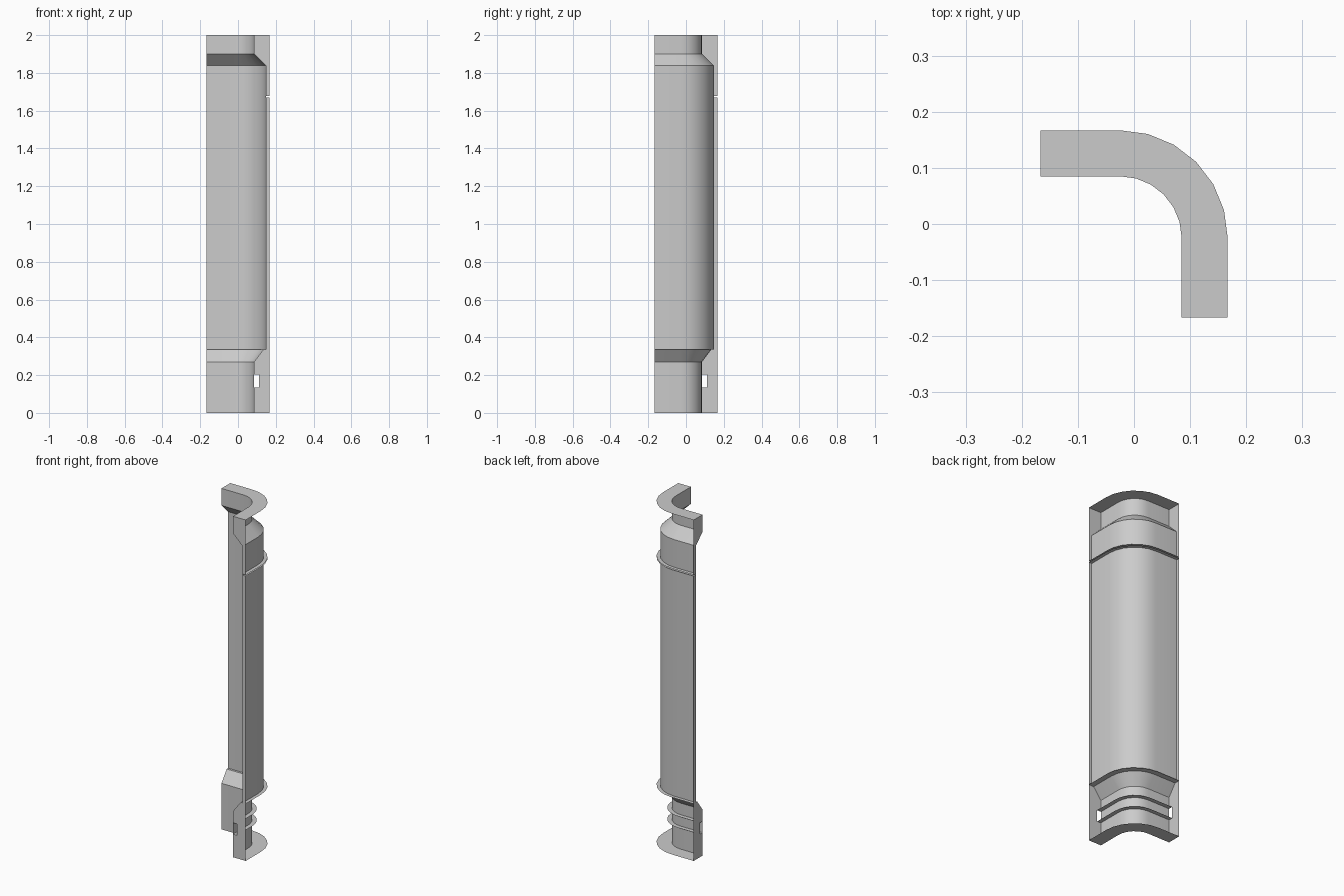
import bpy, bmesh, math

cube = bpy.data.objects.get("Cube")
if cube:
    bpy.data.objects.remove(cube, do_unlink=True)

HALF = 0.167      # outer reach of the corner panel
NECK = 0.085      # offset of the recessed necks
BODY = 0.147      # offset of the long thin body
SLOT = 0.11       # depth of the notch in the end plates
CENTRE = -0.025   # centre of the rounded corner
STEPS = 6

grey = bpy.data.materials.new("plain_grey")
grey.use_nodes = True
colour = (0.6, 0.6, 0.6, 1)
grey.diffuse_color = colour
grey.node_tree.nodes["Principled BSDF"].inputs["Base Color"].default_value = colour


def path(offset):
    """Plan line of the L shaped corner at a given offset."""
    r = offset - CENTRE
    angles = [math.pi / 2 * (1 - i / STEPS) for i in range(STEPS + 1)]
    arc = [(CENTRE + r * math.cos(a), CENTRE + r * math.sin(a)) for a in angles]
    return [(-HALF, offset)] + arc + [(offset, -HALF)]


def finish(name, bm):
    mesh = bpy.data.meshes.new(name)
    bm.to_mesh(mesh)
    bm.free()
    mesh.materials.append(grey)
    obj = bpy.data.objects.new(name, mesh)
    bpy.context.collection.objects.link(obj)
    bpy.ops.object.select_all(action='DESELECT')
    obj.select_set(True)
    bpy.context.view_layer.objects.active = obj
    bpy.ops.object.shade_smooth_by_angle(angle=math.radians(30))
    return obj


def sweep(name, profile):
    """Sweep a profile of (offset, height) points along the corner."""
    bm = bmesh.new()
    rows = [[bm.verts.new((x, y, z)) for x, y in path(o)] for o, z in profile]
    for low, high in zip(rows, rows[1:]):
        for i in range(len(low) - 1):
            bm.faces.new((low[i], low[i + 1], high[i + 1], high[i]))
    return finish(name, bm)


# Open-backed wall: necks at both ends, sloping out to the long body
sweep("wall_shell", [(NECK, 0), (NECK, 0.27), (0.134, 0.335), (BODY, 0.335),
                     (BODY, 1.84), (NECK, 1.9), (NECK, 2)])

# Horizontal flanges and ribs on the outer side
ribs = {
    "bottom_flange": (NECK, HALF, 0),
    "lower_neck_rib": (NECK, SLOT, 0.135),
    "upper_neck_rib": (NECK, SLOT, 0.202),
    "lower_body_rib": (BODY, HALF, 0.335),
    "upper_body_rib_bottom": (BODY, HALF, 1.671),
    "upper_body_rib_top": (BODY, HALF, 1.678),
    "top_flange": (NECK, HALF, 2),
}
for name, (inner, outer, z) in ribs.items():
    sweep(name, [(inner, z), (outer, z)])

# End plates, notched between the neck ribs and split at the body rib
bands = [
    (NECK, 0, NECK, 0.135), (SLOT, 0.135, SLOT, 0.202),
    (NECK, 0.202, NECK, 0.27), (NECK, 0.27, 0.134, 0.335),
    (BODY, 0.335, BODY, 1.671), (BODY, 1.678, BODY, 1.84),
    (BODY, 1.84, NECK, 1.9), (NECK, 1.9, NECK, 2),
]
for name, end in (("back_end_plate", 0), ("front_end_plate", -1)):
    bm = bmesh.new()
    for o1, z1, o2, z2 in bands:
        corners = [(o1, z1), (HALF, z1), (HALF, z2), (o2, z2)]
        verts = [bm.verts.new((*path(o)[end], z)) for o, z in corners]
        bm.faces.new(verts if end else verts[::-1])
    bmesh.ops.remove_doubles(bm, verts=bm.verts, dist=0.0001)
    finish(name, bm)
